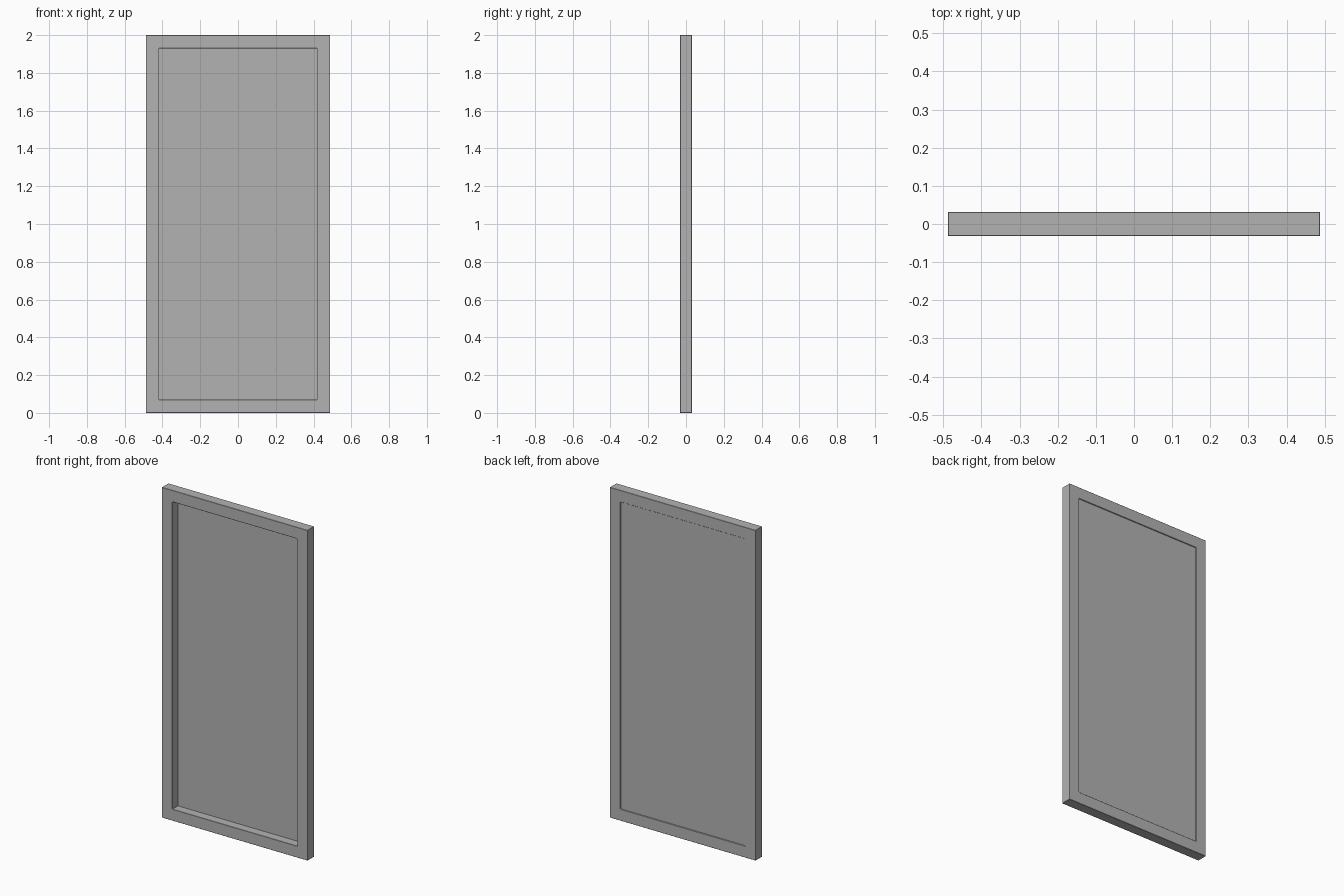
import bpy
import bmesh

if "Cube" in bpy.data.objects:
    bpy.data.objects.remove(bpy.data.objects["Cube"], do_unlink=True)

W, D, H = 0.976, 0.063, 2.0      # overall size
RAIL = 0.07                      # width of the frame border
PANEL_FRONT, PANEL_BACK = 0.021, 0.026

grey = bpy.data.materials.new("neutral_grey")
grey.use_nodes = True
colour = (0.45, 0.45, 0.45, 1.0)
grey.diffuse_color = colour
grey.node_tree.nodes["Principled BSDF"].inputs["Base Color"].default_value = colour


def add_object(name, bm):
    bmesh.ops.recalc_face_normals(bm, faces=bm.faces)
    mesh = bpy.data.meshes.new(name)
    bm.to_mesh(mesh)
    bm.free()
    mesh.materials.append(grey)
    obj = bpy.data.objects.new(name, mesh)
    bpy.context.collection.objects.link(obj)
    return obj


def rectangle(bm, margin, y):
    """Upright rectangle of vertices, set in from the outline by margin."""
    x, low, high = W / 2 - margin, margin, H - margin
    return [bm.verts.new(p) for p in
            ((-x, y, low), (x, y, low), (x, y, high), (-x, y, high))]


# Mitred frame: four rectangular loops joined into a closed ring
bm = bmesh.new()
loops = [rectangle(bm, m, y) for m, y in
         ((0, -D / 2), (0, D / 2), (RAIL, D / 2), (RAIL, -D / 2))]
for k in range(4):
    a, b = loops[k], loops[(k + 1) % 4]
    for i in range(4):
        j = (i + 1) % 4
        bm.faces.new((a[i], a[j], b[j], b[i]))
frame = add_object("frame", bm)

# Slightly eased edges
bevel = frame.modifiers.new("eased_edges", "BEVEL")
bevel.width = 0.0015
bevel.segments = 1
bevel.limit_method = "ANGLE"

# Thin panel near the back: deep recess in front, shallow one behind
bm = bmesh.new()
front = rectangle(bm, RAIL, PANEL_FRONT)
back = rectangle(bm, RAIL, PANEL_BACK)
bm.faces.new(front)
bm.faces.new(back[::-1])
for i in range(4):
    j = (i + 1) % 4
    bm.faces.new((front[i], back[i], back[j], front[j]))
add_object("panel", bm)
